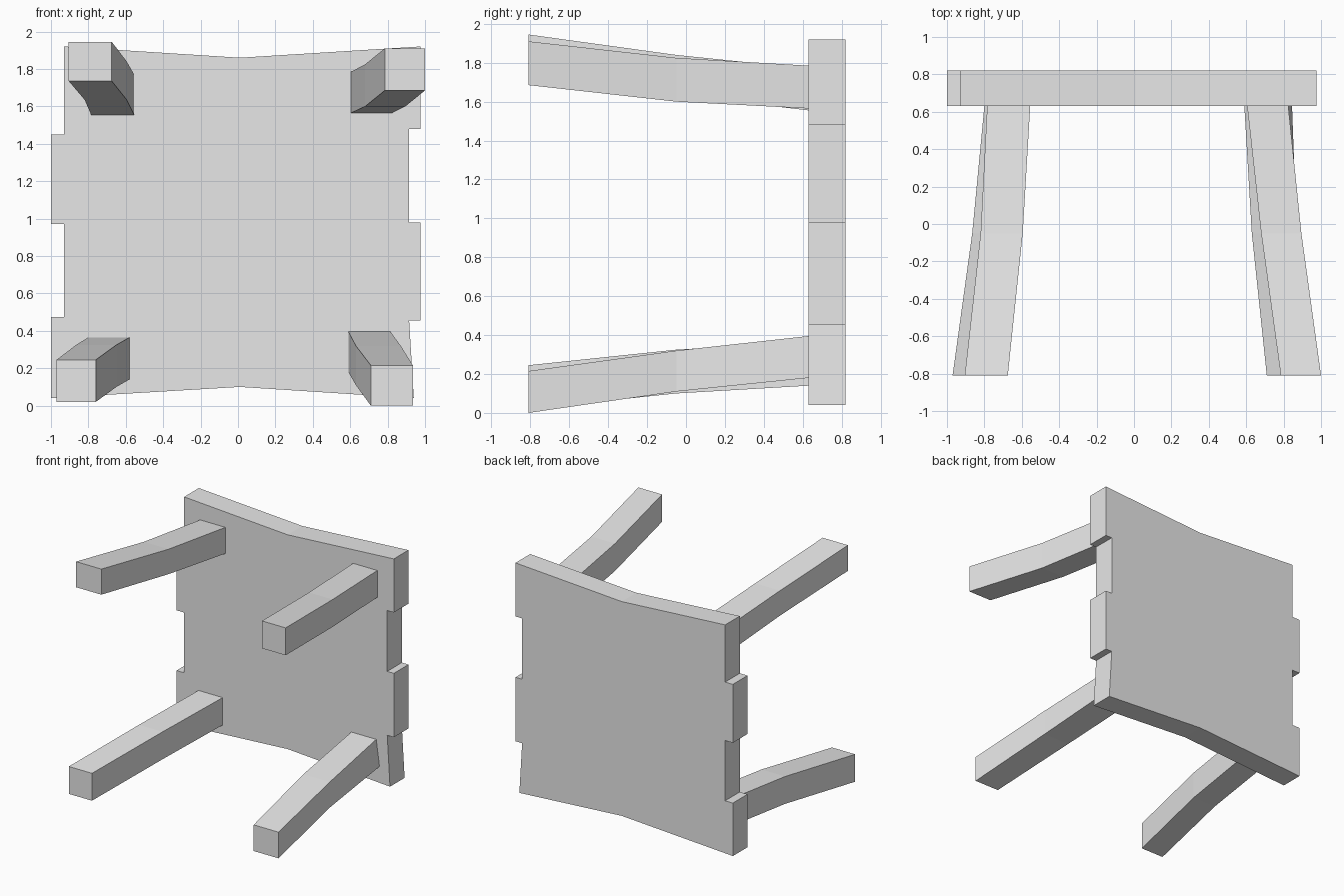
import bpy
import bmesh

cube = bpy.data.objects.get("Cube")
if cube:
    bpy.data.objects.remove(cube, do_unlink=True)

grey = bpy.data.materials.new("plain grey")
grey.use_nodes = True
grey.diffuse_color = (0.8, 0.8, 0.8, 1)
grey.node_tree.nodes["Principled BSDF"].inputs["Base Color"].default_value = (0.8, 0.8, 0.8, 1)


def finish(name, bm):
    """Turn a bmesh into a flat-shaded named object."""
    bmesh.ops.recalc_face_normals(bm, faces=bm.faces)
    mesh = bpy.data.meshes.new(name)
    bm.to_mesh(mesh)
    bm.free()
    mesh.materials.append(grey)
    obj = bpy.data.objects.new(name, mesh)
    bpy.context.collection.objects.link(obj)
    return obj


FRONT, MIDDLE, SLAB, BACK = -0.81, -0.05, 0.63, 0.82


def make_top(outline):
    """Thick slab extruded backwards from its outline."""
    bm = bmesh.new()
    face = bm.faces.new([bm.verts.new((x, SLAB, z)) for x, z in outline])
    grown = bmesh.ops.extrude_face_region(bm, geom=[face], use_keep_orig=True)
    moved = [v for v in grown["geom"] if isinstance(v, bmesh.types.BMVert)]
    bmesh.ops.translate(bm, verts=moved, vec=(0, BACK - SLAB, 0))
    return finish("table_top", bm)


def make_leg(name, sections, flare=0):
    """Bent square leg lofted through (x0, x1, z0, z1) sections."""
    bm = bmesh.new()
    rings = []
    for y, (x0, x1, z0, z1) in zip((FRONT, MIDDLE, SLAB), sections):
        low = x1 + (flare if y == SLAB else 0)
        corners = ((x0, z0), (low, z0), (x1, z1), (x0, z1))
        rings.append([bm.verts.new((x, y, z)) for x, z in corners])
    for a, b in zip(rings, rings[1:]):
        for i in range(4):
            j = (i + 1) % 4
            bm.faces.new((a[i], a[j], b[j], b[i]))
    bm.faces.new(rings[0])
    bm.faces.new(rings[-1])
    return finish(name, bm)


# Slab with bowed long edges and stepped plank ends
make_top([
    (-0.93, 1.92), (0.01, 1.86), (0.975, 1.92),
    (0.975, 1.48), (0.915, 1.48), (0.915, 0.98), (0.975, 0.98),
    (0.975, 0.455), (0.915, 0.455), (0.94, 0.04),
    (0.01, 0.10), (-1, 0.04),
    (-1, 0.475), (-0.93, 0.475), (-0.93, 0.97), (-1, 0.97),
    (-1, 1.45), (-0.93, 1.45),
])

# Four splayed legs, each a little different
make_leg("upper_right_leg", [(-0.905, -0.675, 1.735, 1.945),
                             (-0.82, -0.595, 1.635, 1.84),
                             (-0.785, -0.555, 1.555, 1.77)])
make_leg("upper_left_leg", [(0.785, 1.0, 1.685, 1.91),
                            (0.68, 0.895, 1.60, 1.825),
                            (0.605, 0.825, 1.565, 1.785)])
make_leg("lower_right_leg", [(-0.97, -0.76, 0.02, 0.245),
                             (-0.865, -0.65, 0.10, 0.325),
                             (-0.80, -0.58, 0.14, 0.365)])
make_leg("lower_left_leg", [(0.71, 0.935, 0.0, 0.215),
                            (0.63, 0.87, 0.11, 0.32),
                            (0.59, 0.815, 0.18, 0.395)], flare=0.03)
